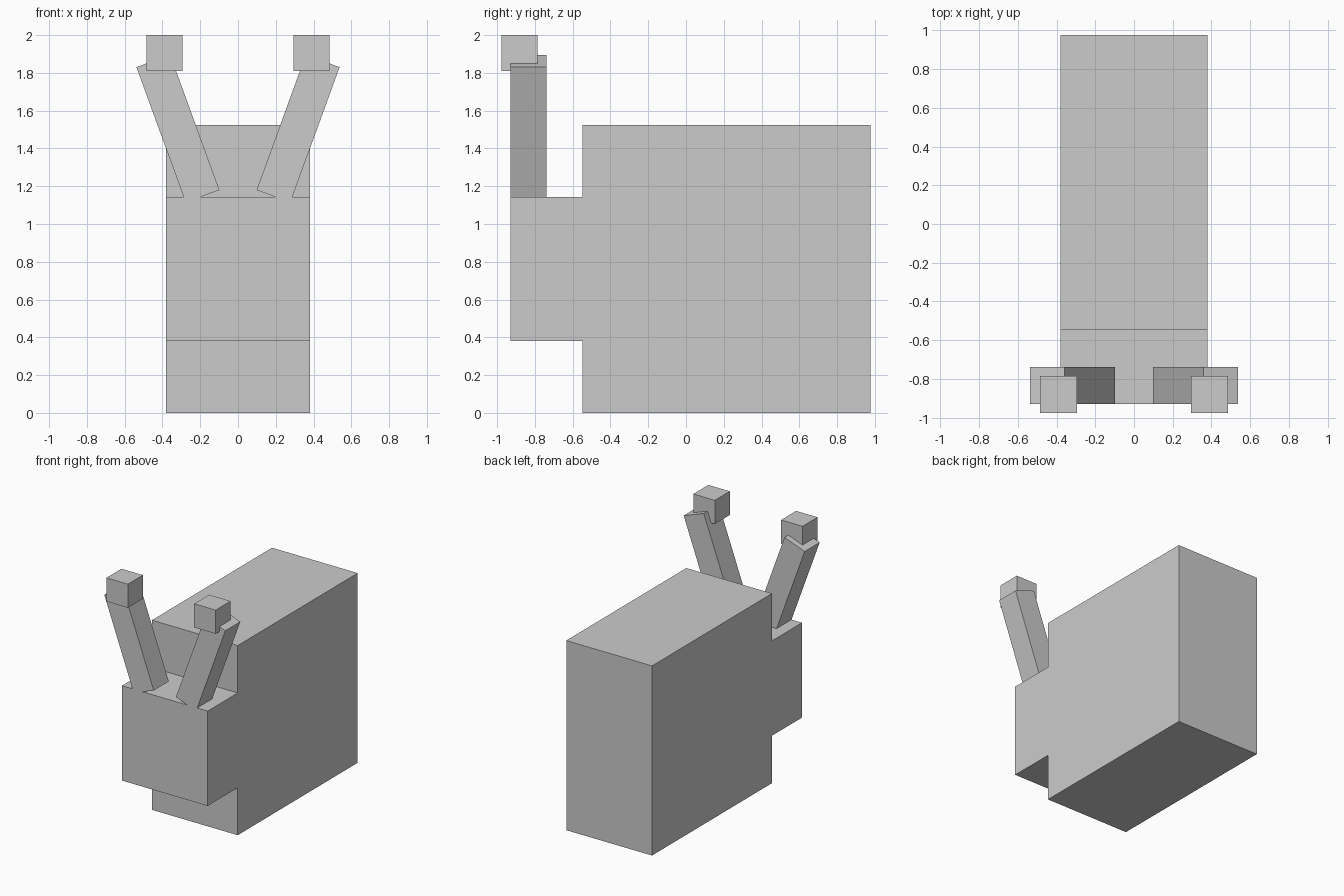
import bpy
import math

# Clear the default object
cube = bpy.data.objects.get("Cube")
if cube:
    bpy.data.objects.remove(cube, do_unlink=True)

# Single flat grey
GREY = (0.6, 0.6, 0.6, 1.0)
grey = bpy.data.materials.new("light_grey")
grey.use_nodes = True
grey.diffuse_color = GREY
bsdf = next(n for n in grey.node_tree.nodes if n.type == 'BSDF_PRINCIPLED')
bsdf.inputs["Base Color"].default_value = GREY

U = 2 / 10.5          # block unit: the model is 10.5 units tall
Y0 = -0.548           # plane where head meets body


def box(name, centre, size, tilt=0.0):
    """Flat-shaded box, optionally tilted about the y axis."""
    bpy.ops.mesh.primitive_cube_add(size=1, location=centre)
    ob = bpy.context.object
    ob.name = ob.data.name = name
    ob.scale = size
    bpy.ops.object.transform_apply(location=False, rotation=False, scale=True)
    ob.rotation_euler.y = tilt
    ob.data.materials.append(grey)
    return ob


# Body and head blocks
box("body", (0, Y0 + 4 * U, 4 * U), (4 * U, 8 * U, 8 * U))
box("head", (0, Y0 - U, 4 * U), (4 * U, 2 * U, 4 * U))

# Eye stalks lean outwards, each carrying an upright eye block
for side, s in (("left", 1), ("right", -1)):
    box(side + "_eye_stalk", (s * 0.318, Y0 - 1.5 * U, 1.505),
        (U, U, 4 * U), s * math.radians(20))
    box(side + "_eye", (s * 0.39, Y0 - 1.75 * U, 10 * U), (U, U, U))
